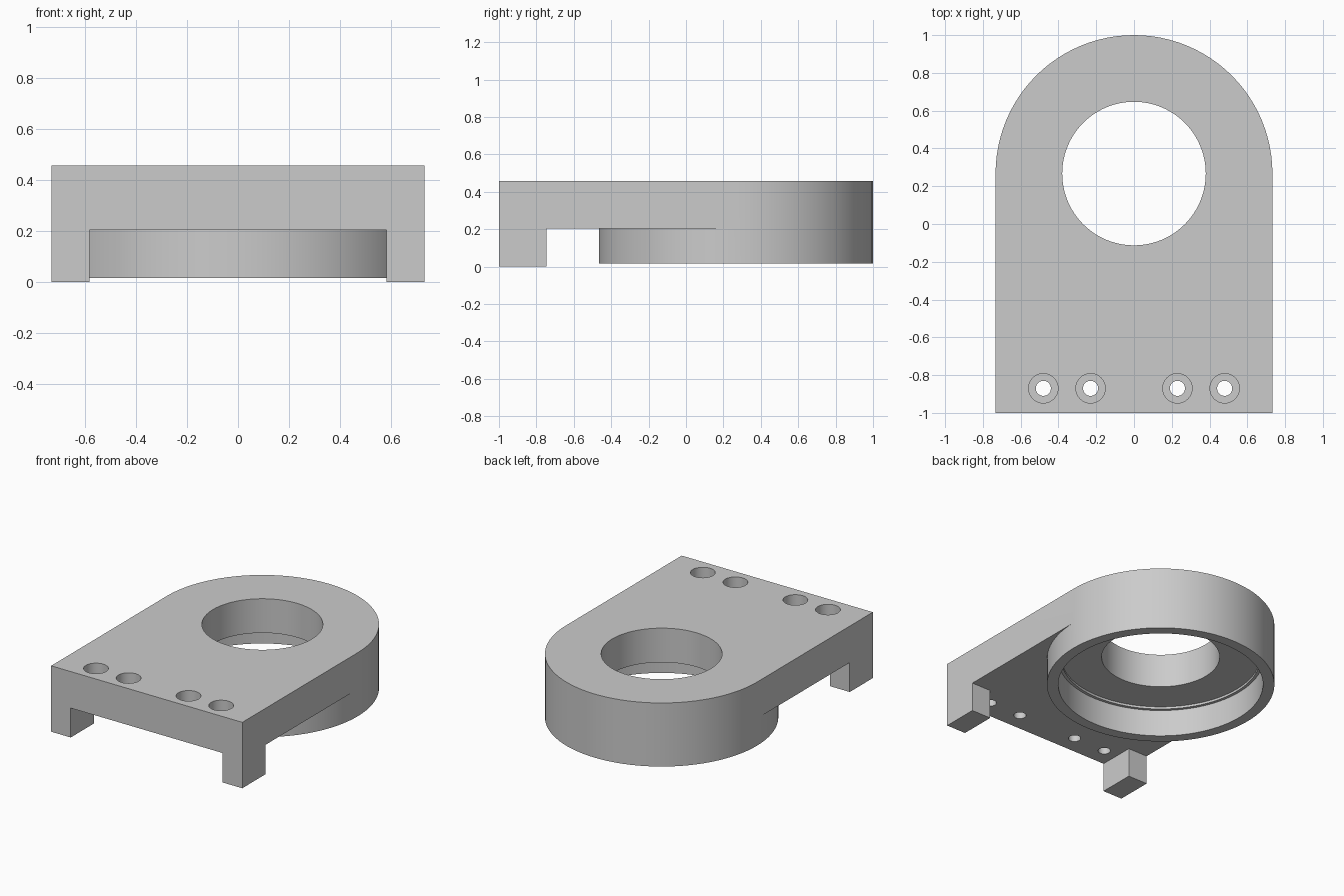
import bpy, bmesh
from math import sin, cos, pi

cube = bpy.data.objects.get("Cube")
if cube:
    bpy.data.objects.remove(cube, do_unlink=True)

HALF, CY = 0.733, 0.267          # half width / round end radius, bore centre
TOP, UNDER, RIM = 0.457, 0.204, 0.016
SEG = 96

grey = bpy.data.materials.new("machined grey")
grey.use_nodes = True
colour = (0.6, 0.6, 0.6, 1)
grey.diffuse_color = colour
grey.node_tree.nodes["Principled BSDF"].inputs["Base Color"].default_value = colour


def arc(x, y, r, steps, sweep):
    return [(x + r * cos(sweep * i / steps), y + r * sin(sweep * i / steps))
            for i in range(steps + 1)]


def prism(name, outline, z0, z1):
    """Extrude a flat outline from z0 up to z1."""
    bm = bmesh.new()
    face = bm.faces.new([bm.verts.new((x, y, z0)) for x, y in outline])
    new = bmesh.ops.extrude_face_region(bm, geom=[face])["geom"]
    for v in new:
        if isinstance(v, bmesh.types.BMVert):
            v.co.z = z1
    bmesh.ops.recalc_face_normals(bm, faces=bm.faces)
    mesh = bpy.data.meshes.new(name)
    bm.to_mesh(mesh)
    bm.free()
    obj = bpy.data.objects.new(name, mesh)
    bpy.context.collection.objects.link(obj)
    mesh.materials.append(grey)
    return obj


def disc(name, x, y, r, z0, z1, seg=SEG):
    return prism(name, arc(x, y, r, seg, 2 * pi)[:-1], z0, z1)


def combine(target, tool, operation):
    mod = target.modifiers.new(tool.name, "BOOLEAN")
    mod.operation, mod.solver, mod.object = operation, "EXACT", tool
    bpy.context.view_layer.objects.active = target
    bpy.ops.object.modifier_apply(modifier=mod.name)
    bpy.data.objects.remove(tool, do_unlink=True)


# Round-ended top plate
outline = arc(0, CY, HALF, SEG // 2, pi) + [(-HALF, -1), (HALF, -1)]
body = prism("bearing_bracket", outline, UNDER, TOP)

# Bearing housing and two front feet below the plate
combine(body, disc("housing", 0, CY, HALF, RIM, UNDER), "UNION")
for s in (-1, 1):
    a, b = s * 0.583, s * HALF
    foot = prism("foot", [(a, -1), (b, -1), (b, -0.747), (a, -0.747)], 0, UNDER)
    combine(body, foot, "UNION")

# Bearing pocket, shallow relief step and through bore
for name, r, z0, z1 in (("pocket", 0.66, -0.1, UNDER),
                        ("relief", 0.64, 0.1, 0.22),
                        ("bore", 0.38, 0.1, 0.6)):
    combine(body, disc(name, 0, CY, r, z0, z1), "DIFFERENCE")

# Counterbored screw holes
for x in (-0.48, -0.23, 0.23, 0.48):
    combine(body, disc("screw_hole", x, -0.87, 0.04, 0.1, 0.6, 32), "DIFFERENCE")
    combine(body, disc("counterbore", x, -0.87, 0.078, 0.325, 0.6, 40), "DIFFERENCE")

# Merge flat seams and smooth the curved walls
bm = bmesh.new()
bm.from_mesh(body.data)
bmesh.ops.remove_doubles(bm, verts=bm.verts, dist=0.0002)
bmesh.ops.dissolve_limit(bm, angle_limit=0.005, verts=bm.verts, edges=bm.edges)
bm.to_mesh(body.data)
bm.free()
bpy.ops.object.select_all(action="DESELECT")
body.select_set(True)
bpy.context.view_layer.objects.active = body
bpy.ops.object.shade_smooth_by_angle(angle=0.6)
